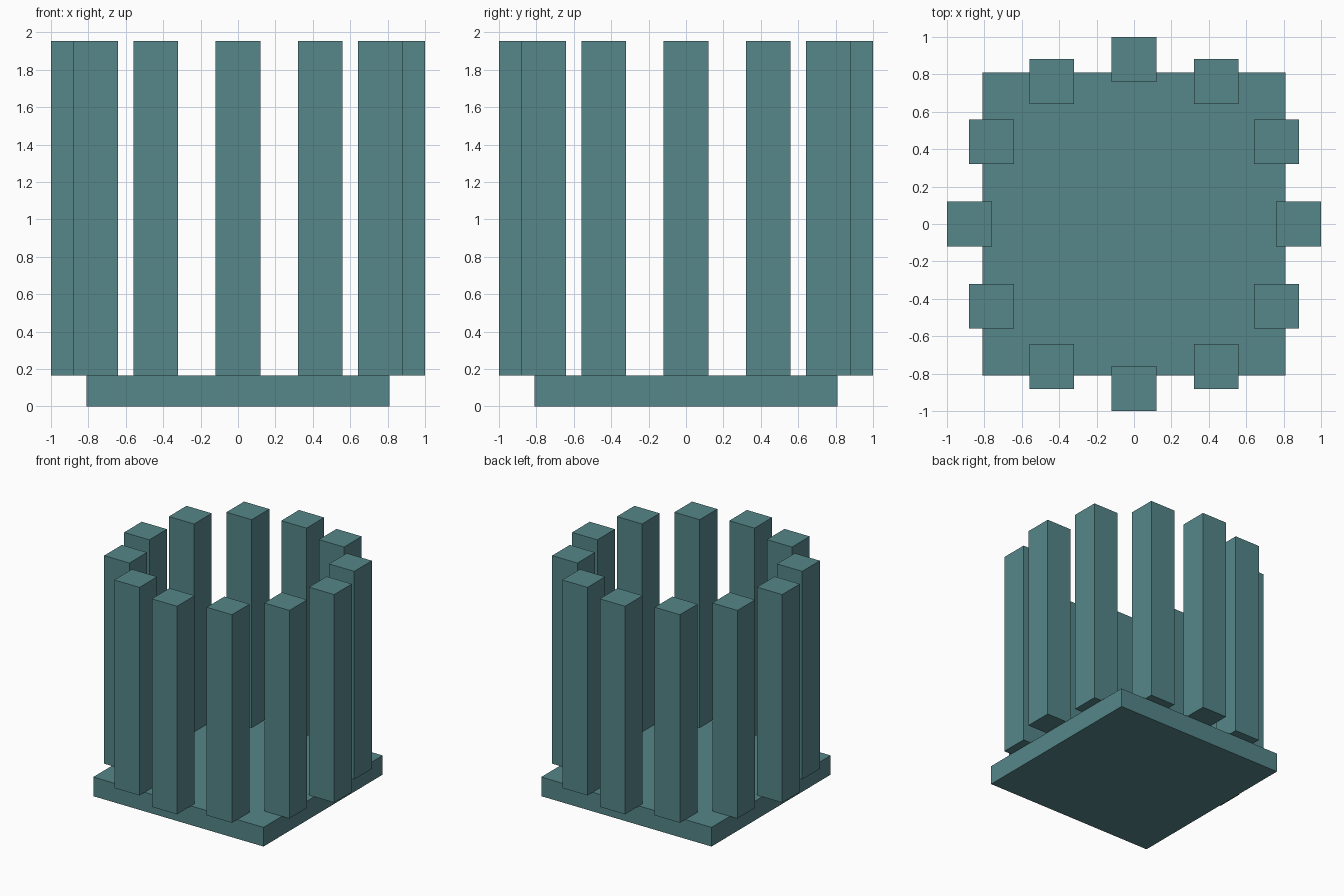
import bpy
import math

cube = bpy.data.objects.get("Cube")
if cube:
    bpy.data.objects.remove(cube, do_unlink=True)

BASE_HALF = 0.81      # half width of the square base
BASE_TOP = 0.165
POST_TOP = 1.955
POST_WIDTH = 0.24
RING_RADIUS = 0.88
POST_COUNT = 12

# Single flat colour
teal = bpy.data.materials.new("muted_teal")
teal.use_nodes = True
colour = (0.092, 0.238, 0.248, 1.0)
teal.diffuse_color = colour
bsdf = next(n for n in teal.node_tree.nodes if n.type == 'BSDF_PRINCIPLED')
bsdf.inputs["Base Color"].default_value = colour


def add_box(name, x, y, width, z0, z1):
    """Square, axis-aligned box standing between two heights."""
    bpy.ops.mesh.primitive_cube_add(size=1, location=(x, y, (z0 + z1) / 2))
    box = bpy.context.object
    box.name = name
    box.scale = (width, width, z1 - z0)
    bpy.ops.object.transform_apply(location=False, rotation=False, scale=True)
    box.data.materials.append(teal)
    return box


# Square base slab
add_box("base_slab", 0, 0, BASE_HALF * 2, 0, BASE_TOP)

# Ring of upright posts, all kept square to the base
for i in range(POST_COUNT):
    angle = math.tau * i / POST_COUNT
    add_box(f"post_{i + 1:02d}", RING_RADIUS * math.cos(angle),
            RING_RADIUS * math.sin(angle), POST_WIDTH, BASE_TOP, POST_TOP)
